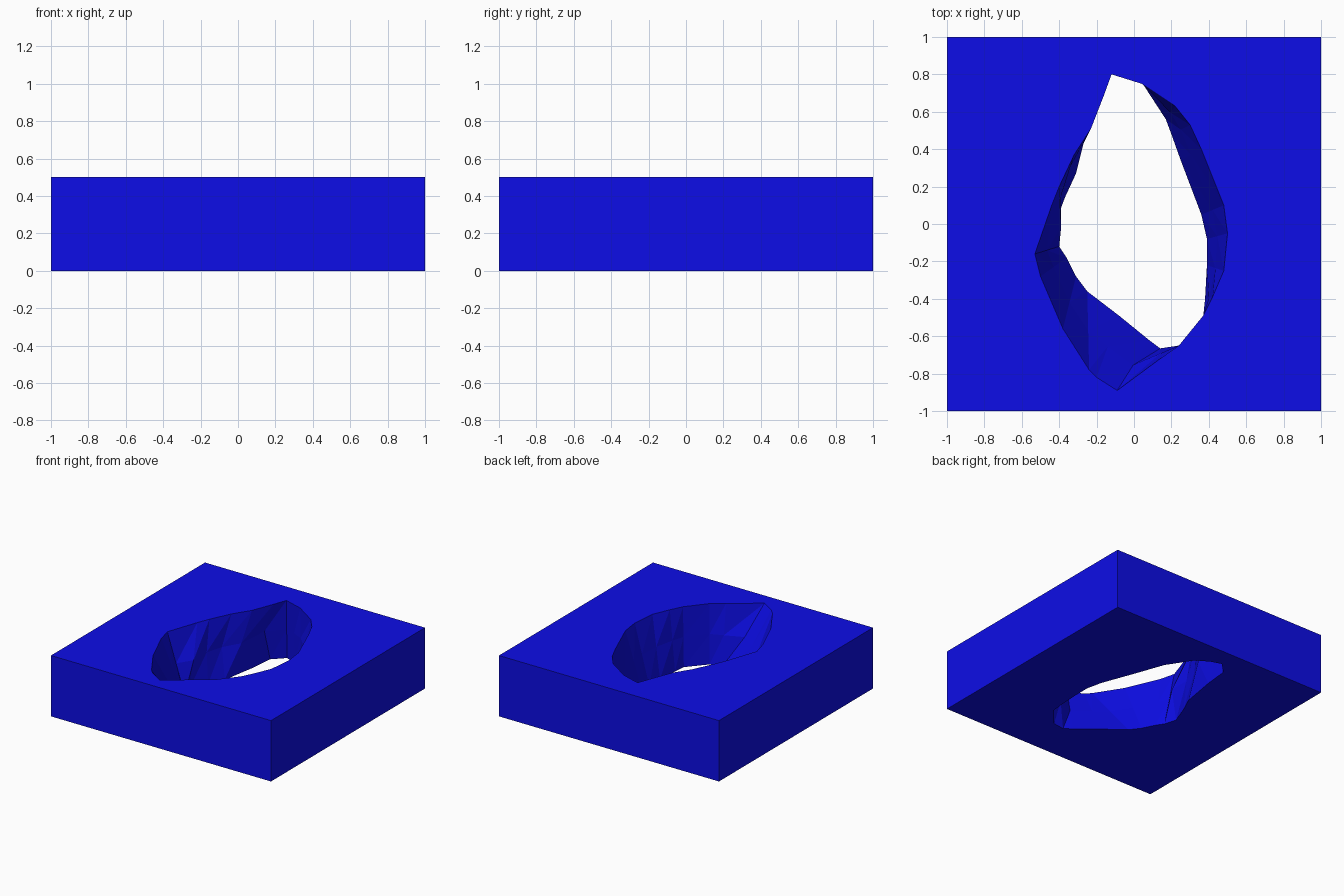
import bpy
import bmesh

HEIGHT = 0.5

if "Cube" in bpy.data.objects:
    bpy.data.objects.remove(bpy.data.objects["Cube"], do_unlink=True)


def make_material(name, color):
    material = bpy.data.materials.new(name)
    material.use_nodes = True
    material.diffuse_color = color
    material.node_tree.nodes["Principled BSDF"].inputs["Base Color"].default_value = color
    return material


def add_ring(bm, points, z):
    return [bm.verts.new((x, y, z)) for x, y in points]


def bridge(bm, upper, lower):
    """Join two rings of equal length with flat triangles."""
    count = len(upper)
    for i in range(count):
        j = (i + 1) % count
        bm.faces.new((upper[i], upper[j], lower[i]))
        bm.faces.new((upper[j], lower[j], lower[i]))


def fill_cap(bm, outer, inner):
    """Fill the flat area between the block outline and the hole rim."""
    edges = []
    for ring in (outer, inner):
        for i, vert in enumerate(ring):
            edges.append(bm.edges.get((vert, ring[i - 1])))
    bmesh.ops.triangle_fill(bm, edges=edges, use_beauty=True, normal=(0, 0, 1))


# Rough hole: upper rim and the matching lower rim, clockwise from the back
top_rim = [
    (-.12, .8), (-.04, .775), (.04, .75), (.22, .63), (.3, .53), (.36, .4),
    (.48, .1), (.5, -.05), (.48, -.25), (.42, -.39), (.37, -.49), (.24, -.65),
    (.14, -.72), (-.09, -.89), (-.2, -.82), (-.24, -.78), (-.38, -.56),
    (-.5, -.28), (-.53, -.16), (-.44, .1), (-.4, .2), (-.32, .37),
    (-.23, .51), (-.16, .69),
]
bottom_rim = [
    (-.15, .85), (-.06, .82), (.04, .76), (.17, .56), (.2, .48), (.25, .34),
    (.36, .05), (.39, -.08), (.39, -.22), (.38, -.4), (.37, -.5), (.24, -.65),
    (.14, -.665), (.08, -.62), (-.08, -.49), (-.25, -.36), (-.31, -.28),
    (-.36, -.18), (-.4, -.12), (-.43, -.02), (-.37, .14), (-.31, .27),
    (-.26, .56), (-.24, .76),
]

# Middle ring runs halfway, with dents and bulges along the right-hand wall
middle = [((a + c) / 2, (b + d) / 2) for (a, b), (c, d) in zip(top_rim, bottom_rim)]
middle[-5:] = [(-.39, -.02), (-.39, .15), (-.35, .29), (-.27, .43), (-.25, .7)]

# Block with the hole through it
bm = bmesh.new()
square = [(-1, -1), (-1, 1), (1, 1), (1, -1)]
outer_top = add_ring(bm, square, HEIGHT)
outer_bottom = add_ring(bm, square, 0)
hole_top = add_ring(bm, top_rim, HEIGHT)
hole_middle = add_ring(bm, middle, HEIGHT / 2)
hole_bottom = add_ring(bm, bottom_rim, 0)

bridge(bm, outer_top, outer_bottom)
bridge(bm, hole_top, hole_middle)
bridge(bm, hole_middle, hole_bottom)
fill_cap(bm, outer_top, hole_top)
fill_cap(bm, outer_bottom, hole_bottom)
bmesh.ops.recalc_face_normals(bm, faces=bm.faces[:])

mesh = bpy.data.meshes.new("block_with_hole")
bm.to_mesh(mesh)
bm.free()
block = bpy.data.objects.new("block_with_hole", mesh)
bpy.context.collection.objects.link(block)
mesh.materials.append(make_material("deep_blue", (0.004, 0.004, 0.8, 1)))
